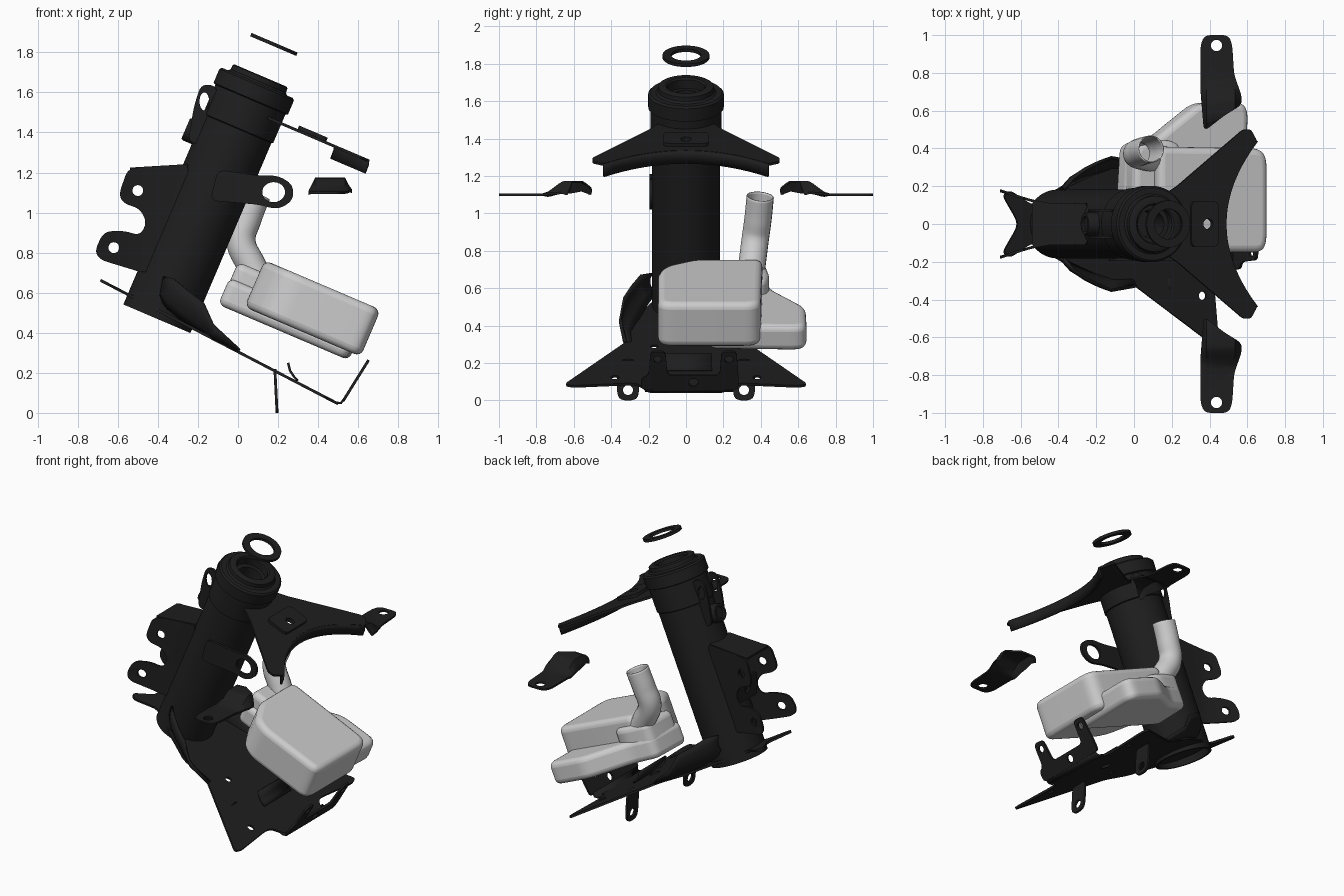
import bpy, bmesh
from math import sin, cos, pi, radians, atan
from mathutils import Matrix, Vector

if "Cube" in bpy.data.objects:
    bpy.data.objects.remove(bpy.data.objects["Cube"])

BLACK = bpy.data.materials.new("black_paint")
BLACK.diffuse_color = (0.013, 0.013, 0.013, 1)
BLACK.use_nodes = True
BLACK.node_tree.nodes["Principled BSDF"].inputs["Base Color"].default_value = BLACK.diffuse_color

# Working frames: F follows the inclined tube, G the lower plate, XZ / YZ are upright planes
F = Matrix.Translation((-0.405, 0, 0.47)) @ Matrix.Rotation(radians(23.1), 4, 'Y')
G = Matrix.Translation((0, 0, 0.305)) @ Matrix.Rotation(atan(0.52), 4, 'Y')


def frame(o, x, y):
    x, y = Vector(x).normalized(), Vector(y).normalized()
    return Matrix.Translation(o) @ Matrix((x, y, x.cross(y))).transposed().to_4x4()


def xz(y):
    return frame((0, y, 0), (1, 0, 0), (0, 0, 1))


def finish(name, bm, M=Matrix(), mat=BLACK, angle=35):
    bmesh.ops.remove_doubles(bm, verts=bm.verts, dist=1e-5)
    bmesh.ops.recalc_face_normals(bm, faces=bm.faces)
    me = bpy.data.meshes.new(name)
    bm.to_mesh(me)
    bm.free()
    me.transform(M)
    me.materials.clear()
    if mat:
        me.materials.append(mat)
    me.polygons.foreach_set("use_smooth", [True] * len(me.polygons))
    me.set_sharp_from_angle(angle=radians(angle))
    ob = bpy.data.objects.new(name, me)
    bpy.context.collection.objects.link(ob)
    return ob


def rounded(pts, r, n=5):
    out, pts = [], [Vector(p) for p in pts]
    for i, p in enumerate(pts):
        a, b = pts[i - 1] - p, pts[(i + 1) % len(pts)] - p
        p0 = p + a.normalized() * min(r, a.length * 0.45)
        p1 = p + b.normalized() * min(r, b.length * 0.45)
        out += [p0 * (1 - t) ** 2 + p * 2 * t * (1 - t) + p1 * t * t for t in [k / n for k in range(n + 1)]]
    return out


def circle(x, y, r, ry=None):
    return [Vector((x + r * cos(k * pi / 12), y + (ry or r) * sin(k * pi / 12))) for k in range(24)]


def plate(name, pts, holes=(), M=Matrix(), t=0.014, r=0.03, cuts=(), axis=(1, 0, 0), warp=None):
    """Flat sheet with holes; optional cut lines let it be bent by warp()."""
    cu = bpy.data.curves.new(name, 'CURVE')
    cu.dimensions, cu.fill_mode, cu.extrude = '2D', 'BOTH', t / 2
    for loop in [rounded(pts, r)] + [circle(*h) for h in holes]:
        sp = cu.splines.new('POLY')
        sp.points.add(len(loop) - 1)
        for q, p in zip(sp.points, loop):
            q.co = (p.x, p.y, 0, 1)
        sp.use_cyclic_u = True
    ob = bpy.data.objects.new(name + "_tmp", cu)
    me = bpy.data.meshes.new_from_object(ob)
    bm = bmesh.new()
    bm.from_mesh(me)
    bpy.data.objects.remove(ob)
    bpy.data.meshes.remove(me)
    bpy.data.curves.remove(cu)
    for ax, cs in (cuts if warp else ()):
        for c in cs:
            bmesh.ops.bisect_plane(bm, geom=bm.verts[:] + bm.edges[:] + bm.faces[:],
                                   plane_co=Vector(ax) * c, plane_no=ax)
    if warp:
        for v in bm.verts:
            v.co.z += warp(v.co.x, v.co.y)
    return finish(name, bm, M)


def lathe(name, prof, M=F, n=64, closed=False):
    bm = bmesh.new()
    rings = [[bm.verts.new((r * cos(2 * pi * k / n), r * sin(2 * pi * k / n), h)) for k in range(n)] for r, h in prof]
    for a, b in zip(rings, rings[1:] + (rings[:1] if closed else [])):
        for k in range(n):
            bm.faces.new((a[k], a[k - 1], b[k - 1], b[k]))
    return finish(name, bm, M)


def loft(name, rows, M=Matrix(), t=0.012):
    bm = bmesh.new()
    vs = [[bm.verts.new(p) for p in row] for row in rows]
    for a, b in zip(vs, vs[1:]):
        for k in range(len(a) - 1):
            bm.faces.new((a[k], a[k + 1], b[k + 1], b[k]))
    ob = finish(name, bm, M, angle=60)
    m = ob.modifiers.new("sheet", 'SOLIDIFY')
    m.thickness, m.offset = t, 0
    return ob


def block(name, pts, z0, z1, bevel, M=F, mat=None, r=0.05):
    bm = bmesh.new()
    f = bm.faces.new([bm.verts.new((p.x, p.y, z0)) for p in rounded(pts, r)])
    ext = bmesh.ops.extrude_face_region(bm, geom=[f])["geom"]
    bmesh.ops.translate(bm, vec=(0, 0, z1 - z0), verts=[v for v in ext if isinstance(v, bmesh.types.BMVert)])
    ob = finish(name, bm, M, mat, 40)
    m = ob.modifiers.new("soft_edge", 'BEVEL')
    m.width, m.segments, m.limit_method, m.angle_limit = bevel, 4, 'ANGLE', radians(50)
    return ob


def both(half):
    return half + [(x, -y) for x, y in reversed(half)]


# Head tube with stepped collar, and loose seal ring above
lathe("head_tube", [(0, .08), (.165, .08), (.165, 0), (.182, 0), (.182, 1.03), (.19, 1.035), (.19, 1.19), (.202, 1.195),
                    (.202, 1.27), (.192, 1.28), (.16, 1.28), (.15, 1.29), (.148, 1.315), (.14, 1.32), (.108, 1.32),
                    (.1, 1.31), (.1, 1.26), (.075, 1.26), (.075, 1.1), (0, 1.1)])
lathe("seal_ring", [(.08, 1.48), (.125, 1.48), (.125, 1.498), (.08, 1.498)], closed=True)

# Upper yoke: concave plate, downturned front lip, raised pad
arc = [(.478 + .182 * (y / .44) ** 2, y) for y in [.44 * k / 10 for k in range(-10, 11)]]
plate("upper_yoke", [(.1, -.14), (.2, -.2), (.58, -.5), (.625, -.5)] + arc + [(.625, .5), (.58, .5), (.2, .2), (.1, .14)],
      [(.37, 0, .028)], F @ Matrix.Translation((0, 0, 1.14)), r=.015)
loft("yoke_lip", [[(a, y, 1.145) for a, y in arc], [(a + .008, y, 1.12) for a, y in arc],
                  [(a + .01, y, 1.075) for a, y in arc]], F)
plate("yoke_pad", both([(.275, -.12), (.43, -.12)])[:2] + [(.43, .12), (.275, .12)], [(.37, 0, .028)],
      F @ Matrix.Translation((0, 0, 1.153)), t=.026, r=.03)

# Lower gusset plate with fishtail rear and wide front
k = 1 / cos(atan(.52))
half = [(-.62, .02), (-.695, .15), (-.66, .18), (-.54, .1), (-.4, .19), (-.2, .3), (-.02, .31),
        (.43, .65), (.445, .6), (.42, .3), (.43, .25), (.5, .2)]
plate("lower_gusset", both([(x * k, y) for x, y in half]),
      [(.36 * k, s * .38, .022) for s in (1, -1)] + [(.05, s * .17, .02) for s in (1, -1)] + [(.26, 0, .035)], G, r=.03)

for s, side in ((1, "left"), (-1, "right")):
    # Curved cheeks joining tube to gusset
    upper = [(-.37, .18, .68), (-.32, .24, .67), (-.25, .29, .61), (-.17, .33, .55), (-.12, .35, .44), (.01, .32, .315)]
    lower = [(-.39, .16, .57), (-.35, .2, .52), (-.29, .23, .47), (-.22, .26, .42), (-.12, .29, .365), (0, .29, .305)]
    rows = [[((1 - t) * Vector(u) + t * Vector(l)) + Vector((0, .025 * 4 * t * (1 - t), 0)) for u, l in zip(upper, lower)]
            for t in (0, .25, .5, .75, 1)]
    loft("gusset_cheek_" + side, [[(p.x, s * p.y, p.z) for p in row] for row in rows])

    # Rear mounting plates with two eyes, flared outward at the back
    plate("rear_mount_" + side, [(-.24, 1.24), (-.55, 1.22), (-.595, 1.09), (-.57, 1.045), (-.49, 1.02), (-.455, .95),
                                 (-.49, .885), (-.57, .91), (-.67, .905), (-.715, .81), (-.69, .765), (-.46, .695), (-.36, .75)],
          [(-.5, 1.11, .027), (-.62, .825, .027)], xz(s * .105), r=.04,
          cuts=[((1, 0, 0), (-.6, -.55, -.5, -.45))],
          warp=lambda x, y: -s * .07 * min(1, max(0, (-.45 - x) / .25)) ** 1.3)

    # Upper rear lugs
    plate("upper_lug_" + side, [(-.25, 1.35), (-.22, 1.53), (-.185, 1.64), (-.11, 1.635), (-.09, 1.53), (-.12, 1.33)],
          [(-.168, 1.555, .024, .045)], xz(s * .07), r=.04)

    # Loose S-bent side brackets with turned-down edges
    def bend(x, y):
        y = abs(y)
        t = min(1, max(0, (.77 - y) / .13))
        z = .068 * t * t * (3 - 2 * t) - .04 * max(0, (.55 - y) / .05)
        e = max(0, (.385 - x) / .03, (x - .535) / .03)
        return z - .065 * min(1, e) * t

    plate("side_bracket_" + side, [(x, s * y) for x, y in [(.375, 1), (.50, 1), (.52, .95), (.53, .79), (.57, .68),
                                   (.57, .63), (.48, .575), (.37, .49), (.352, .7), (.352, .95)]],
          [(.437, s * .945, .03)], Matrix.Translation((0, 0, 1.1)), t=.012, r=.035,
          cuts=[((0, 1, 0), [s * (.5 + .03 * i) for i in range(10)]), ((1, 0, 0), (.37, .385, .535, .55))], warp=bend)

    # Hanging eyes below the gusset
    plate("lower_eye_" + side, [(s * a, b) for a, b in [(.25, .22), (.25, .03), (.275, 0), (.345, 0), (.37, .03), (.37, .22)]],
          [(s * .31, .055, .027)], frame((.195, 0, 0), (0, 1, 0), (-.05, 0, 1)), r=.06)

# Webs closing the rear mount
plate("rear_mount_top_web", both([(-.54, .115), (-.25, .105)])[:2] + [(-.25, -.105), (-.54, -.115)], (),
      frame((0, 0, 1.25), (1, 0, .06), (0, 1, 0)), r=.01)
plate("rear_mount_back_web", [(-.1, .88), (.1, .88), (.1, 1.03), (-.1, 1.03)], [(0, .955, .03)],
      frame((-.455, 0, 0), (0, 1, 0), (0, 0, 1)), r=.01)

# Lock boss on the back of the tube
lathe("lock_boss", [(0, .23), (.035, .23), (.04, .24), (.055, .24), (.06, .23), (.06, .1)],
      F @ Matrix.Translation((0, 0, .93)) @ Matrix.Rotation(-pi / 2, 4, 'Y'), 32)

# Side loop bracket on the tube
plate("side_loop", [(-.1, 1.215), (.1, 1.185), (.2, 1.185), (.275, 1.14), (.275, 1.06), (.2, 1.015), (.1, 1.04), (-.14, 1.06)],
      [(.178, 1.102, .057, .05)], xz(-.187), t=.018, r=.04)

# Upturned front flange with two eyes, and small central hook
plate("front_flange", [(-.24, 0), (-.24, .07), (-.2, .09), (-.19, .24), (-.11, .24), (-.1, .09), (.18, .09), (.19, .24),
                       (.27, .24), (.28, .09), (.28, .0)],
      [(-.15, .19, .022), (.23, .19, .022), (.04, .045, .025)], frame((.525, 0, .06), (0, 1, 0), (.53, 0, .85)), r=.03)
loft("flange_bend", [[(x, y, z) for y in (-.22, 0, .25)] for x, z in [(.46, .066), (.49, .05), (.515, .05), (.53, .07)]])
loft("tank_hook", [[(x, y, z) for y in (-.14, 0, .14)] for x, z in [(.3, .16), (.28, .18), (.26, .21), (.25, .25)]])

# Reservoir: main body, stepped side body and neck block
block("tank_main", [(.38, .05), (.47, -.11), (.56, -.15), (.98, -.15), (1.01, -.1), (1.01, .35), (.97, .4), (.38, .41)],
      .225, .48, .04)
block("tank_side", [(.25, .12), (.95, .12), (.965, .6), (.93, .645), (.68, .64), (.53, .53), (.44, .46), (.27, .42)],
      .185, .33, .035)
block("tank_neck", [(.26, .15), (.52, .15), (.54, .42), (.46, .45), (.27, .42)], .2, .42, .05)

# Filler pipe
cu = bpy.data.curves.new("filler", 'CURVE')
cu.dimensions, cu.bevel_depth, cu.bevel_resolution = '3D', .073, 8
sp = cu.splines.new('BEZIER')
path = [(.13, .34, .62), (.065, .355, .74), (.015, .37, .86), (.045, .385, .97), (.09, .397, 1.09)]
sp.bezier_points.add(len(path) - 1)
for b, p in zip(sp.bezier_points, path):
    b.co, b.handle_left_type, b.handle_right_type = p, 'AUTO', 'AUTO'
tmp = bpy.data.objects.new("filler_tmp", cu)
bm = bmesh.new()
bm.from_mesh(bpy.data.meshes.new_from_object(tmp))
bpy.data.objects.remove(tmp)
pipe = finish("filler_pipe", bm, mat=None, angle=50)
m = pipe.modifiers.new("wall", 'SOLIDIFY')
m.thickness, m.offset = .006, -1
